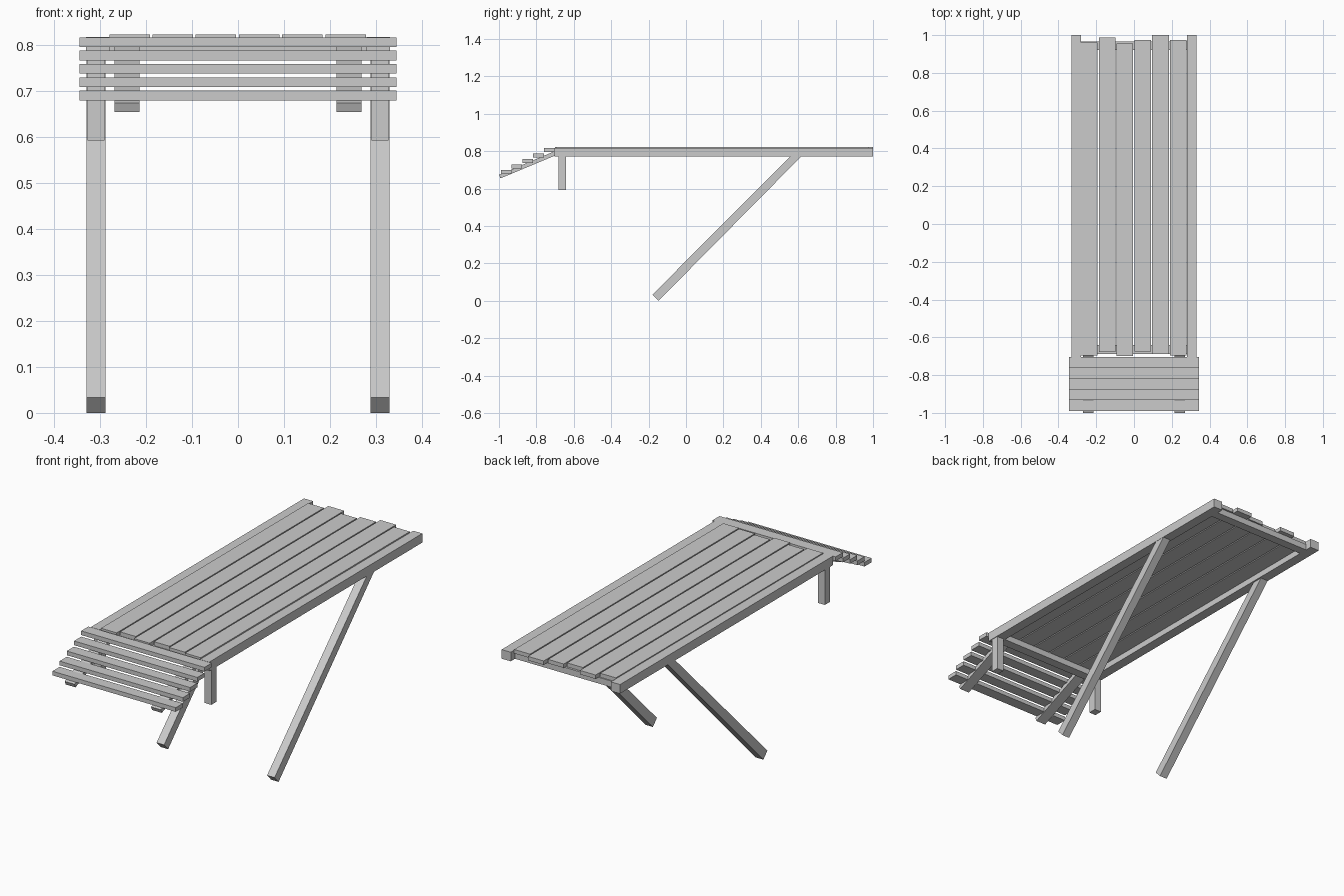
import bpy

if "Cube" in bpy.data.objects:
    bpy.data.objects.remove(bpy.data.objects["Cube"])


def prism(name, x0, x1, profile):
    """Extrude a (y, z) outline between two x positions."""
    n = len(profile)
    verts = [(x, y, z) for x in (x0, x1) for y, z in profile]
    faces = [tuple(reversed(range(n))), tuple(range(n, 2 * n))]
    faces += [(i, (i + 1) % n, n + (i + 1) % n, n + i) for i in range(n)]
    area = sum(profile[i][0] * profile[(i + 1) % n][1]
               - profile[(i + 1) % n][0] * profile[i][1] for i in range(n))
    if area < 0:
        faces = [tuple(reversed(f)) for f in faces]
    mesh = bpy.data.meshes.new(name)
    mesh.from_pydata(verts, [], faces)
    obj = bpy.data.objects.new(name, mesh)
    bpy.context.collection.objects.link(obj)
    return obj


def box(name, x0, x1, y0, y1, z0, z1):
    return prism(name, x0, x1, [(y0, z0), (y1, z0), (y1, z1), (y0, z1)])


# Mirrored parts: side rails, short front legs, slanted rear legs, headrest bearers
for side, s in (("left", -1), ("right", 1)):
    def span(a, b):
        return sorted((s * a, s * b))

    box(f"side_rail_{side}", *span(0.28, 0.331), -0.703, 1.0, 0.772, 0.818)
    box(f"front_leg_{side}", *span(0.29, 0.328), -0.682, -0.641, 0.593, 0.772)
    prism(f"slanted_leg_{side}", *span(0.288, 0.33),
          [(-0.147, 0.0), (0.617, 0.773), (0.559, 0.773), (-0.179, 0.034)])
    prism(f"headrest_bearer_{side}", *span(0.214, 0.269),
          [(-0.992, 0.655), (-0.69, 0.781), (-0.70, 0.801), (-1.0, 0.674)])

# Cross bars closing the frame at both ends
box("cross_bar_front", -0.28, 0.28, -0.688, -0.64, 0.772, 0.803)
box("cross_bar_back", -0.28, 0.28, 0.92, 0.966, 0.772, 0.803)

# Long bed slats with uneven ends
ends = [(-0.695, 0.96), (-0.677, 0.988), (-0.70, 0.955),
        (-0.675, 0.974), (-0.687, 1.0), (-0.695, 0.975)]
for i, (y0, y1) in enumerate(ends):
    xc = -0.236 + i * 0.094
    box(f"bed_slat_{i + 1}", xc - 0.044, xc + 0.044, y0, y1, 0.803, 0.823)

# Stepped headrest slats
for i in range(5):
    y1 = -0.703 - i * 0.0575
    z1 = 0.817 - i * 0.029
    box(f"headrest_slat_{i + 1}", -0.345, 0.345, y1 - 0.057, y1, z1 - 0.021, z1)
